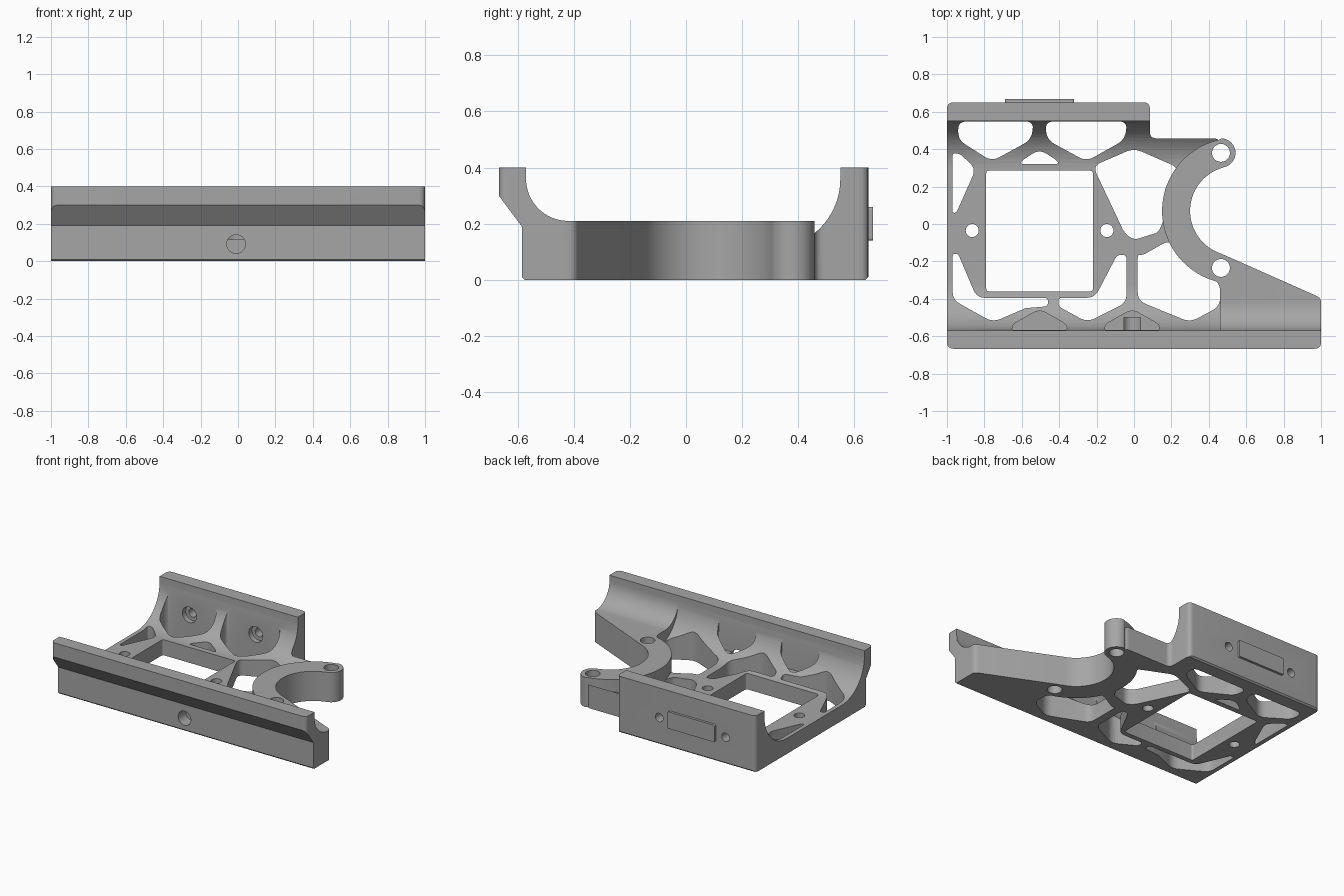
import bpy, bmesh
from math import cos, sin, pi, radians
from mathutils import Vector, Matrix

if "Cube" in bpy.data.objects:
    bpy.data.objects.remove(bpy.data.objects["Cube"], do_unlink=True)

grey = bpy.data.materials.new("mid_grey")
grey.use_nodes = True
colour = (0.38, 0.38, 0.38, 1)
grey.diffuse_color = colour
grey.node_tree.nodes["Principled BSDF"].inputs["Base Color"].default_value = colour


def arc(centre, r, start, end, steps=16):
    angles = [radians(start + (end - start) * i / steps) for i in range(steps + 1)]
    return [(centre[0] + r * cos(a), centre[1] + r * sin(a)) for a in angles]


def rounded(points, r, steps=5):
    """Round the sharp corners of a closed outline."""
    pts = [Vector(p) for p in points]
    out = []
    for i, p in enumerate(pts):
        a, b = pts[i - 1] - p, pts[(i + 1) % len(pts)] - p
        if a.angle(-b) < radians(20):
            out.append(p)
            continue
        d = min(r, 0.45 * a.length, 0.45 * b.length)
        s, e = p + a.normalized() * d, p + b.normalized() * d
        for k in range(steps + 1):
            t = k / steps
            out.append(s * (1 - t) ** 2 + p * 2 * t * (1 - t) + e * t * t)
    return out


def prism(name, outline, low, high, along="Z"):
    """Extrude an outline: (x, y) along Z, (y, z) along X, (x, z) along Y."""
    place = {"Z": lambda u, v: (u, v, low),
             "X": lambda u, v: (low, u, v),
             "Y": lambda u, v: (u, low, v)}[along]
    step = {"Z": (0, 0, 1), "X": (1, 0, 0), "Y": (0, 1, 0)}[along]
    bm = bmesh.new()
    face = bm.faces.new([bm.verts.new(place(p[0], p[1])) for p in outline])
    top = bmesh.ops.extrude_face_region(bm, geom=[face])["geom"]
    moved = [v for v in top if isinstance(v, bmesh.types.BMVert)]
    bmesh.ops.translate(bm, verts=moved, vec=Vector(step) * (high - low))
    bmesh.ops.recalc_face_normals(bm, faces=bm.faces)
    mesh = bpy.data.meshes.new(name)
    bm.to_mesh(mesh)
    bm.free()
    mesh.materials.append(grey)
    obj = bpy.data.objects.new(name, mesh)
    bpy.context.collection.objects.link(obj)
    return obj


def combine(target, tool, operation):
    mod = target.modifiers.new("join", "BOOLEAN")
    mod.object, mod.operation, mod.solver = tool, operation, "EXACT"
    bpy.context.view_layer.objects.active = target
    bpy.ops.object.modifier_apply(modifier=mod.name)
    bpy.data.objects.remove(tool, do_unlink=True)


def cut(target, outline, low, high, along="Z"):
    combine(target, prism("cutter", outline, low, high, along), "DIFFERENCE")


def drill(target, centre, r, low, high, along="Z"):
    cut(target, arc(centre, r, 0, 345, 23), low, high, along)


ring = (0.54, 0.07)

# Body: channel profile with two filleted walls, trimmed to the plan outline
section = [(-.585, .01), (-.575, 0), (.64, 0), (.65, .01), (.65, .4), (.55, .4)]
section += arc((.30, .36), .25, 0, -90) + arc((-.32, .36), .25, 270, 180)
section += [(-.57, .4), (-.667, .4), (-.667, .3), (-.585, .19)]
frame = prism("bracket_frame", section, -1.1, 1.1, "X")
plan = [(-1, -.667), (1, -.667), (1, -.395)] + arc(ring, .315, 255, 105)
plan += [(.46, .458), (.085, .458), (.085, .65), (-1, .65)]
combine(frame, prism("plan", rounded(plan, .035), -.1, .5), "INTERSECT")

# Weight-saving windows through the floor
windows = [
    [(-.94, .548), (-.94, .45), (-.76, .335), (-.55, .45), (-.535, .548)],
    [(-.475, .548), (-.465, .45), (-.255, .335), (-.05, .45), (-.035, .548)],
    [(-.22, .31), (0, .405), (.24, .3), (.15, .0), (.13, -.045), (0, -.085), (-.05, -.05)],
    [(-.61, .322), (-.59, .345), (-.505, .40), (-.42, .345), (-.40, .322)],
    [(-.97, .38), (-.93, .375), (-.845, .295), (-.95, .06), (-.97, .06)],
    [(-.97, -.16), (-.94, -.16), (-.84, -.395), (-.46, -.395), (-.46, -.44),
     (-.58, -.45), (-.755, -.525), (-.97, -.405)],
    [(-.405, -.395), (-.21, -.395), (-.09, -.165), (-.04, -.165), (-.04, -.42),
     (-.25, -.525), (-.405, -.44)],
    [(.02, -.165), (.05, -.165), (.19, -.085), (.30, -.2), (.46, -.3), (.46, -.44),
     (.30, -.525), (.02, -.41)],
]
for outline in windows:
    cut(frame, rounded(outline, .045), -.1, .5)
cut(frame, rounded([(-.79, -.36), (-.22, -.36), (-.22, .285), (-.79, .285)], .015), -.1, .5)

# Flat pads cut into the front fillet
for x in (-.505, -.01):
    pad = [(-.15, -.567), (-.14, -.535), (0, -.455), (.14, -.535), (.15, -.567)]
    cut(frame, rounded([(x + u, y) for u, y in pad], .04), .115, .5)

# Raised hooked arm running into the front wall
arm_section = [(-.576, 0), (.6, 0), (.6, .21)] + arc((-.42, .36), .15, 270, 180) + [(-.576, .36)]
arm = prism("hooked_arm", arm_section, -.2, 1.1, "X")
arm_plan = arc(ring, .39, 102, 256, 32) + [(.46, -.34), (.46, -.58), (1, -.58), (1, -.395)]
arm_plan += arc(ring, .24, 252, 108, 32) + arc((.465, .38), .078, -80, 88)
combine(arm, prism("arm_plan", rounded(arm_plan, .025), -.1, .5), "INTERSECT")
combine(frame, arm, "UNION")

# Raised tab on the back wall
tab = rounded([(-.69, .14), (-.32, .14), (-.32, .26), (-.69, .26)], .01)
combine(frame, prism("back_tab", tab, .64, .667, "Y"), "UNION")

# Screw holes: arm, floor, back wall with counterbores, front wall
for y in (.38, -.235):
    drill(frame, (.465, y), .048, -.1, .5)
for x in (-.865, -.145):
    drill(frame, (x, -.035), .035, -.1, .5)
for x in (-.765, -.245):
    drill(frame, (x, .19), .03, .4, .8, "Y")
    drill(frame, (x, .19), .055, .4, .585, "Y")
drill(frame, (-.01, .092), .05, -.8, -.5, "Y")

# Smooth curved walls, keep machined edges crisp
bpy.ops.object.select_all(action="DESELECT")
frame.select_set(True)
bpy.context.view_layer.objects.active = frame
bpy.ops.object.shade_smooth_by_angle(angle=radians(30))
